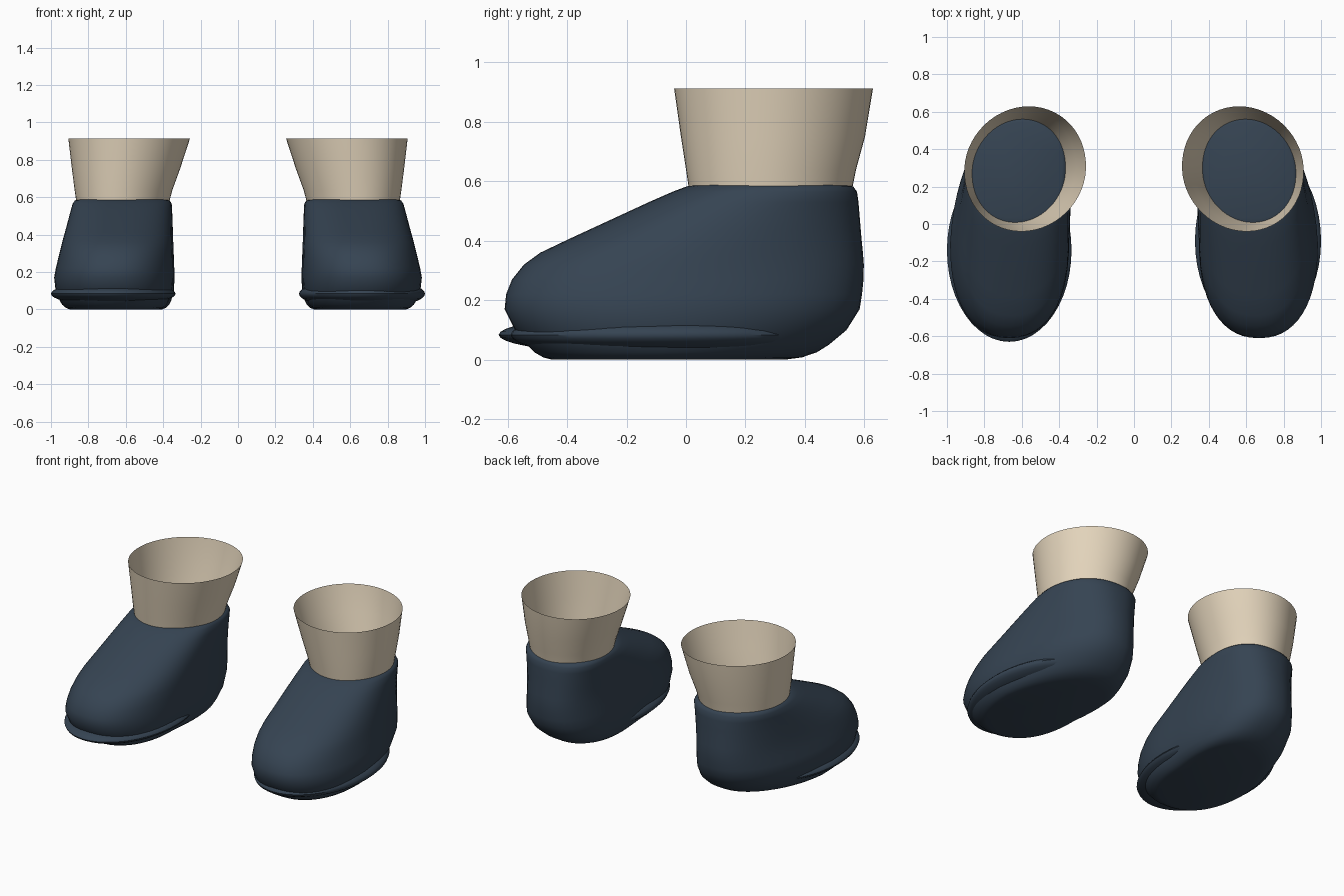
import bpy, bmesh, math

cube = bpy.data.objects.get("Cube")
if cube:
    bpy.data.objects.remove(cube)

SEGMENTS = 56


def make_material(name, rgb):
    mat = bpy.data.materials.new(name)
    mat.use_nodes = True
    color = (*rgb, 1.0)
    mat.diffuse_color = color
    bsdf = mat.node_tree.nodes["Principled BSDF"]
    bsdf.inputs["Base Color"].default_value = color
    bsdf.inputs["Roughness"].default_value = 0.8
    return mat


NAVY = make_material("navy felt", (0.036, 0.057, 0.085))
TAN = make_material("tan lining", (0.77, 0.66, 0.5))


def egg_ring(side, row, power, back_skew, front_skew):
    """Horizontal egg-shaped loop; the skews lean its ends inward and outward."""
    z, front, back, outer, inner, widest = row
    points = []
    for i in range(SEGMENTS):
        a = math.tau * i / SEGMENTS
        c, s = math.cos(a), math.sin(a)
        u = math.copysign(abs(c) ** (2 / power), c)
        v = math.copysign(abs(s) ** (2 / power), s)
        y = widest + v * ((back - widest) if v > 0 else (widest - front))
        x = (outer + inner) / 2 + u * (outer - inner) / 2
        x -= back_skew * max(v, 0) ** 1.2 - front_skew * max(-v, 0) ** 1.2
        points.append((side * x, y, z))
    return points


def loft(name, rings, material, capped):
    bm = bmesh.new()
    loops = [[bm.verts.new(p) for p in ring] for ring in rings]
    for low, high in zip(loops, loops[1:]):
        for i in range(SEGMENTS):
            j = (i + 1) % SEGMENTS
            bm.faces.new((low[i], low[j], high[j], high[i]))
    if capped:
        bm.faces.new(loops[0])
        bm.faces.new(loops[-1])
    bmesh.ops.recalc_face_normals(bm, faces=bm.faces)
    finish(name, bm, material)


def finish(name, bm, material):
    mesh = bpy.data.meshes.new(name)
    bm.to_mesh(mesh)
    bm.free()
    mesh.materials.append(material)
    obj = bpy.data.objects.new(name, mesh)
    bpy.context.collection.objects.link(obj)
    bpy.ops.object.select_all(action="DESELECT")
    obj.select_set(True)
    bpy.context.view_layer.objects.active = obj
    bpy.ops.object.shade_smooth_by_angle(angle=math.radians(40))


def welt(name, center, radii):
    """Flattened pad whose rim swells out around the sole."""
    bm = bmesh.new()
    bmesh.ops.create_uvsphere(bm, u_segments=48, v_segments=20, radius=1)
    bmesh.ops.scale(bm, vec=radii, verts=bm.verts)
    bmesh.ops.translate(bm, vec=center, verts=bm.verts)
    finish(name, bm, NAVY)


# height, front, back, outer, inner, widest y
BOOT = [
    (0.00, -0.45, 0.33, 0.90, 0.42, -0.08),
    (0.008, -0.48, 0.39, 0.92, 0.40, -0.08),
    (0.025, -0.51, 0.44, 0.94, 0.38, -0.08),
    (0.05, -0.535, 0.48, 0.955, 0.367, -0.09),
    (0.10, -0.575, 0.54, 0.975, 0.351, -0.10),
    (0.17, -0.61, 0.584, 0.983, 0.347, -0.10),
    (0.22, -0.605, 0.592, 0.974, 0.347, -0.09),
    (0.27, -0.585, 0.597, 0.962, 0.348, -0.08),
    (0.32, -0.545, 0.598, 0.95, 0.349, -0.05),
    (0.36, -0.49, 0.595, 0.94, 0.35, -0.01),
    (0.41, -0.385, 0.59, 0.926, 0.351, 0.06),
    (0.47, -0.255, 0.585, 0.91, 0.352, 0.14),
    (0.53, -0.125, 0.58, 0.894, 0.354, 0.22),
    (0.565, -0.045, 0.575, 0.884, 0.356, 0.27),
    (0.582, 0.0, 0.563, 0.872, 0.366, 0.28),
    (0.59, 0.03, 0.545, 0.85, 0.385, 0.285),
]

# The collar flares from the ankle to a round rim
COLLAR = [
    (0.56, 0.012, 0.556, 0.862, 0.372, 0.284),
    (0.64, 0.0, 0.572, 0.874, 0.35, 0.286),
    (0.75, -0.017, 0.602, 0.888, 0.31, 0.292),
    (0.913, -0.04, 0.629, 0.907, 0.257, 0.295),
]

for label, side in (("left", 1), ("right", -1)):
    # The heel turns inward most near the ground
    boot = [egg_ring(side, row, 2.3, 0.085 - 0.1 * row[0], 0.02 * row[0]) for row in BOOT]
    loft(label + "_boot", boot, NAVY, True)
    collar = [egg_ring(side, row, 2.0, 0.02, 0.02) for row in COLLAR]
    loft(label + "_collar", collar, TAN, False)

# Each sole pad sits a little differently
welt("left_sole_welt", (0.663, -0.09, 0.084), (0.337, 0.5, 0.08))
welt("right_sole_welt", (-0.667, -0.14, 0.084), (0.333, 0.49, 0.065))
